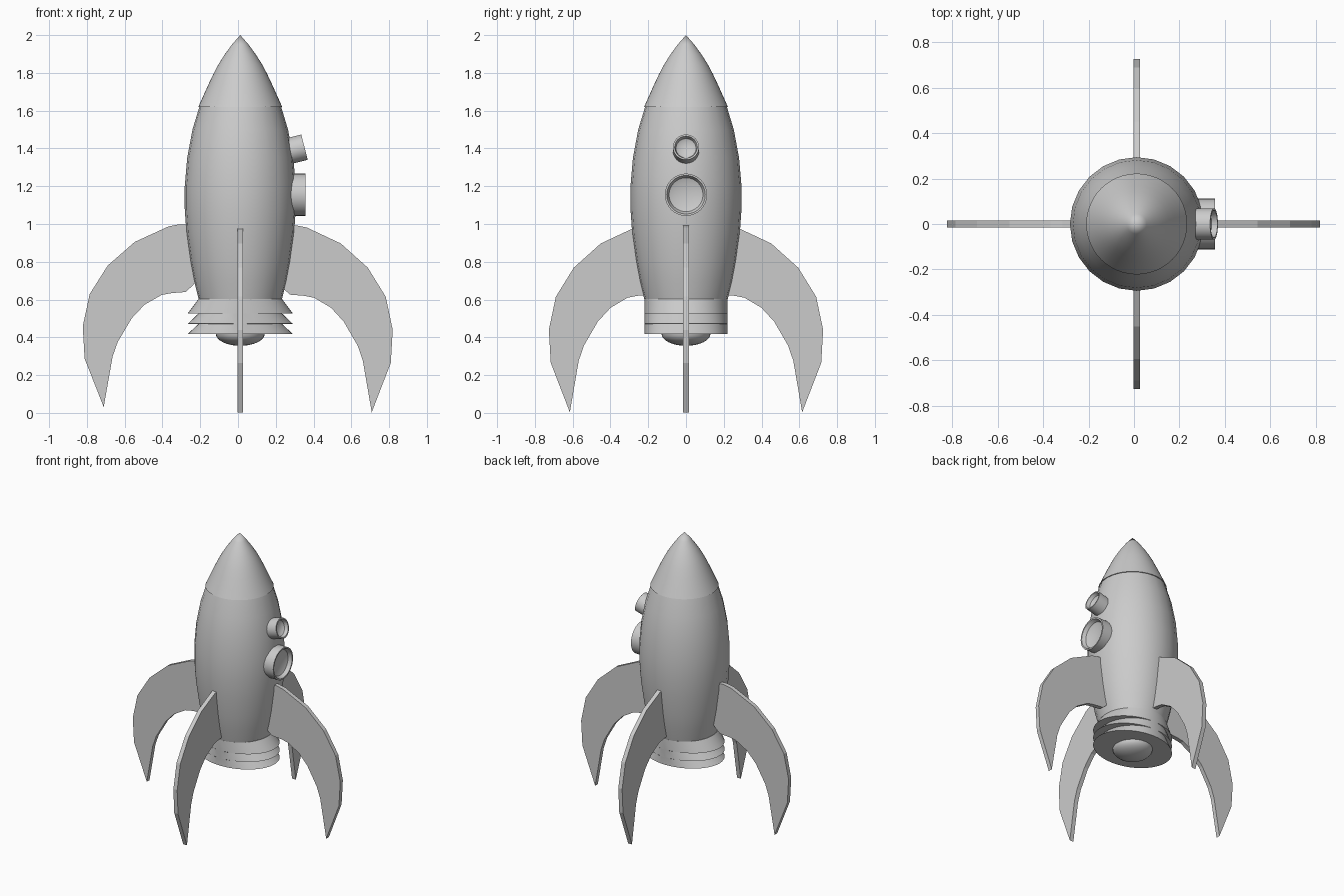
import bpy, bmesh, math
from mathutils import Matrix, Vector

cube = bpy.data.objects.get("Cube")
if cube:
    bpy.data.objects.remove(cube, do_unlink=True)

GREY = (0.6, 0.6, 0.6, 1.0)
grey = bpy.data.materials.new("plain grey")
grey.use_nodes = True
grey.diffuse_color = GREY
grey.node_tree.nodes["Principled BSDF"].inputs["Base Color"].default_value = GREY

AXIS_X = 0.012  # hull axis


def finish(name, bm, smooth=True):
    bmesh.ops.remove_doubles(bm, verts=bm.verts, dist=1e-5)
    bmesh.ops.recalc_face_normals(bm, faces=bm.faces)
    mesh = bpy.data.meshes.new(name)
    bm.to_mesh(mesh)
    bm.free()
    obj = bpy.data.objects.new(name, mesh)
    bpy.context.collection.objects.link(obj)
    mesh.materials.append(grey)
    if smooth:
        bpy.ops.object.select_all(action='DESELECT')
        obj.select_set(True)
        bpy.context.view_layer.objects.active = obj
        bpy.ops.object.shade_smooth_by_angle(angle=math.radians(35))
    return obj


def lathe(name, profile, sides, matrix):
    """Spin (radius, height) points around z; a point may add its own x radius."""
    bm = bmesh.new()
    rings = []
    for point in profile:
        ry, z, rx = point[0], point[1], point[-1] if len(point) == 3 else point[0]
        rings.append([bm.verts.new((rx * math.cos(a), ry * math.sin(a), z))
                      for a in (math.tau * i / sides for i in range(sides))])
    for low, high in zip(rings, rings[1:]):
        for i in range(sides):
            j = (i + 1) % sides
            bm.faces.new((low[i], low[j], high[j], high[i]))
    for ring, (r, *_) in zip((rings[0], rings[-1]), (profile[0], profile[-1])):
        if r > 0.001:
            bm.faces.new(ring)
    bmesh.ops.remove_doubles(bm, verts=bm.verts, dist=1e-5)
    bmesh.ops.dissolve_degenerate(bm, edges=bm.edges, dist=1e-5)
    bm.transform(matrix)
    return finish(name, bm)


axis = Matrix.Translation((AXIS_X, 0, 0))

# Hull and nose
lathe("hull", [(0.220, 0.60), (0.245, 0.70), (0.264, 0.80), (0.285, 0.95),
               (0.294, 1.08), (0.294, 1.20), (0.281, 1.35), (0.253, 1.50),
               (0.215, 1.625)], 24, axis)
lathe("nose_cone", [(0.222, 1.62), (0.195, 1.68), (0.168, 1.74), (0.142, 1.795),
                    (0.115, 1.846), (0.082, 1.898), (0.044, 1.95), (0, 2.0)], 48, axis)

# Engine skirt: three flared bands, stretched sideways only
skirt = []
for top, bottom in ((0.602, 0.527), (0.525, 0.472), (0.470, 0.418)):
    skirt += [(0.22, top, 0.222), (0.22, bottom, 0.278)]
lathe("engine_skirt", skirt, 48, axis)

# Exhaust dome
dome = [(0.13 * math.sin(t), 0.42 - 0.065 * math.cos(t))
        for t in (math.pi / 2 * i / 8 for i in range(9))]
lathe("exhaust_dome", dome, 32, axis)

# Swept fins: outer edge down to the tip, then the inner edge back up
FIN = [(0.20, 0.992), (0.309, 0.992), (0.362, 0.981), (0.541, 0.897), (0.684, 0.769),
       (0.779, 0.615), (0.816, 0.44), (0.806, 0.265), (0.705, 0.003),
       (0.658, 0.276), (0.631, 0.355), (0.557, 0.483), (0.489, 0.557),
       (0.399, 0.610), (0.346, 0.620), (0.272, 0.626), (0.240, 0.655), (0.20, 0.70)]


def fin(name, angle, shift, half=0.015, lift=0.0, offset=0.0):
    bm = bmesh.new()
    face = bm.faces.new([bm.verts.new((x + shift, -half, z * (1 - 0.8 * lift) + lift))
                         for x, z in FIN])
    out = bmesh.ops.extrude_face_region(bm, geom=[face])
    moved = [v for v in out["geom"] if isinstance(v, bmesh.types.BMVert)]
    bmesh.ops.translate(bm, verts=moved, vec=(0, 2 * half, 0))
    bm.transform(Matrix.Translation((offset, 0, 0)) @ Matrix.Rotation(angle, 4, 'Z'))
    return finish(name, bm, smooth=False)


fin("left_fin", 0, 0.003)
fin("right_fin", math.pi, 0.006, lift=0.028)
fin("back_fin", math.pi / 2, -0.090, offset=AXIS_X)
fin("front_fin", -math.pi / 2, -0.090, offset=AXIS_X)


# Portholes: short tubes with a recessed pane, facing outwards
def porthole(name, centre, tilt, radius, length, rim, depth):
    inner = radius - rim
    profile = [(radius, -length), (radius, 0), (inner, 0),
               (inner * 0.88, -depth * 0.7), (inner * 0.6, -depth), (0, -depth * 1.1)]
    facing = Matrix.Rotation(math.pi / 2 - tilt, 4, 'Y')
    return lathe(name, profile, 32, Matrix.Translation(Vector(centre)) @ facing)


porthole("large_porthole", (0.357, 0, 1.155), 0, 0.112, 0.10, 0.010, 0.035)
porthole("small_porthole", (0.352, 0, 1.407), math.radians(14.5), 0.069, 0.10, 0.009, 0.035)
